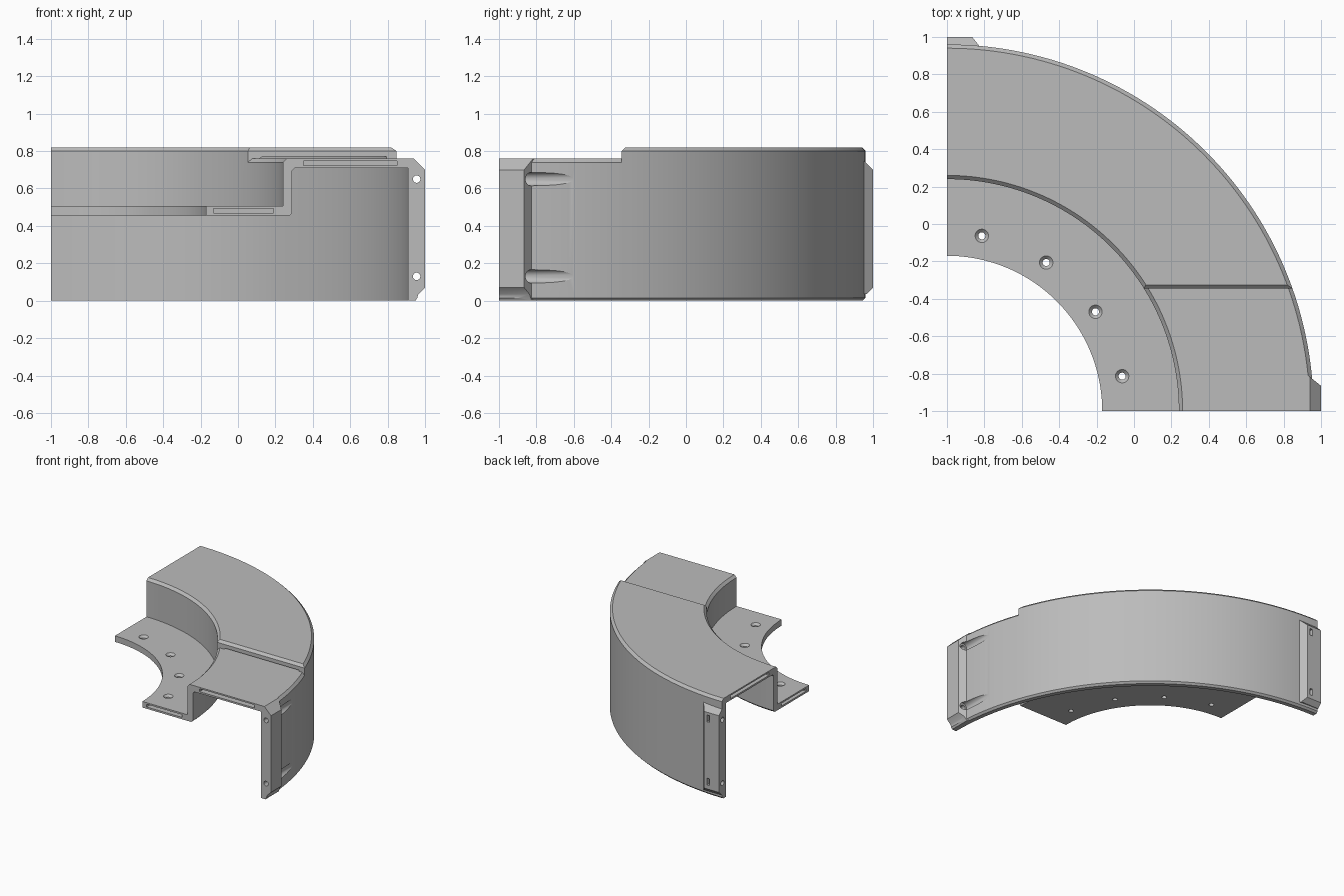
import bpy, bmesh, math
from mathutils import Vector, Matrix

if "Cube" in bpy.data.objects:
    bpy.data.objects.remove(bpy.data.objects["Cube"])

CENTRE = Vector((-1, -1, 0))
SEGMENTS = 60
STEP_Y = -0.345

grey = bpy.data.materials.new("plain_grey")
grey.use_nodes = True
grey.diffuse_color = (0.5, 0.5, 0.5, 1)
grey.node_tree.nodes["Principled BSDF"].inputs["Base Color"].default_value = (0.5, 0.5, 0.5, 1)


def finish(bm, name):
    bmesh.ops.recalc_face_normals(bm, faces=bm.faces)
    mesh = bpy.data.meshes.new(name)
    bm.to_mesh(mesh)
    bm.free()
    mesh.materials.append(grey)
    obj = bpy.data.objects.new(name, mesh)
    bpy.context.collection.objects.link(obj)
    return obj


def skin(bm, rings):
    """Join successive rings of points into a capped solid."""
    rows = [[bm.verts.new(p) for p in ring] for ring in rings]
    n = len(rows[0])
    for a, b in zip(rows, rows[1:]):
        for i in range(n):
            j = (i + 1) % n
            bm.faces.new((a[i], a[j], b[j], b[i]))
    bm.faces.new(rows[0])
    bm.faces.new(rows[-1])


def clip(bm, co, normal):
    """Remove what lies on the normal's side of a plane and close the cut."""
    geom = bm.verts[:] + bm.edges[:] + bm.faces[:]
    cut = bmesh.ops.bisect_plane(bm, geom=geom, plane_co=co, plane_no=normal, clear_outer=True)
    edges = [e for e in cut["geom_cut"] if isinstance(e, bmesh.types.BMEdge)]
    bmesh.ops.contextual_create(bm, geom=edges)


def quarter_cover(name, top, planes):
    under = top - 0.05
    profile = [(0.83, 0.455), (1.275, 0.455), (1.29, 0.47), (1.29, under - 0.015),
               (1.305, under), (1.91, under), (1.91, 0), (1.945, 0), (1.96, 0.015),
               (1.96, top - 0.02), (1.94, top), (1.26, top), (1.24, top - 0.02),
               (1.24, 0.505), (0.83, 0.505)]
    bm = bmesh.new()
    rings = []
    for k in range(SEGMENTS + 1):
        a = math.pi / 2 * k / SEGMENTS
        rings.append([CENTRE + Vector((r * math.cos(a), r * math.sin(a), z)) for r, z in profile])
    skin(bm, rings)
    for co, normal in planes:
        clip(bm, co, normal)
    return finish(bm, name)


def place(x, y, z, swap):
    """Swap x and y to mirror an end detail onto the other end."""
    return Vector((y, x, z)) if swap else Vector((x, y, z))


def flange(name, swap):
    profile = [(0.925, 0.0), (0.95, 0.0), (0.965, 0.035), (1.0, 0.07),
               (1.0, 0.70), (0.94, 0.76), (0.925, 0.76)]
    if swap:
        profile[:2] = [(0.925, 0.035)]
    bm = bmesh.new()
    front = [place(x, -1, z, swap) for x, z in profile]
    back = [place(x, -0.865 + (1 - x) * 0.8, z, swap) for x, z in profile]
    skin(bm, [front, back])
    return finish(bm, name)


def box(name, lo, hi, swap=False):
    lo, hi = place(*lo, swap), place(*hi, swap)
    bm = bmesh.new()
    bmesh.ops.create_cube(bm, size=1)
    size = hi - lo
    bmesh.ops.transform(bm, matrix=Matrix.Translation((lo + hi) / 2) @ Matrix.Diagonal((*size, 1)), verts=bm.verts)
    return finish(bm, name)


def rod(name, start, end, r1, r2):
    start, end = Vector(start), Vector(end)
    axis = end - start
    turn = axis.to_track_quat('Z', 'Y').to_matrix().to_4x4()
    bm = bmesh.new()
    bmesh.ops.create_cone(bm, cap_ends=True, segments=24, radius1=r1, radius2=r2, depth=axis.length,
                          matrix=Matrix.Translation((start + end) / 2) @ turn)
    return finish(bm, name)


def combine(body, tool, operation):
    mod = body.modifiers.new(operation.lower(), 'BOOLEAN')
    mod.operation, mod.object, mod.solver = operation, tool, 'EXACT'
    bpy.context.view_layer.objects.active = body
    bpy.ops.object.modifier_apply(modifier=mod.name)
    bpy.data.objects.remove(tool)


# Low section at the front, raised section with a chamfered step behind it
cover = quarter_cover("quarter_ring_cover", 0.76, [((0, -0.30, 0), (0, 1, 0))])
raised = quarter_cover("raised_section", 0.82, [
    ((0, STEP_Y, 0), (0, -1, 0)), ((0, STEP_Y, 0.80), (0, -1, 1))])
combine(cover, raised, 'UNION')

# Joining flanges at both ends
for swap in (False, True):
    combine(cover, flange("end_flange", swap), 'UNION')

# Key slots in the end faces of the shelf and the top
for swap, top in ((False, 0.76), (True, 0.82)):
    combine(cover, box("shelf_slot", (-0.13, -1.1, 0.47), (0.19, -0.9, 0.492), swap), 'DIFFERENCE')
    combine(cover, box("top_slot", (0.35, -1.1, top - 0.036), (0.85, -0.9, top - 0.012), swap), 'DIFFERENCE')

# Bolt holes, screw channels and nut slots of the flanges
for z in (0.13, 0.65):
    combine(cover, rod("bolt_hole", (0.955, -1.1, z), (0.955, -0.8, z), 0.02, 0.02), 'DIFFERENCE')
    combine(cover, rod("screw_channel", (0.955, -0.865, z), (0.955, -0.4, z), 0.036, 0.036), 'DIFFERENCE')
    combine(cover, rod("blind_hole", (-1.1, 0.955, z), (-0.88, 0.955, z), 0.02, 0.02), 'DIFFERENCE')
    combine(cover, box("nut_slot", (-0.915, 0.935, z - 0.028), (-0.89, 1.1, z + 0.028)), 'DIFFERENCE')

# Countersunk screw holes along the shelf
for k in range(4):
    a = math.radians(11.25 + 22.5 * k)
    x, y = 0.955 * math.cos(a) - 1, 0.955 * math.sin(a) - 1
    combine(cover, rod("screw_hole", (x, y, 0.4), (x, y, 0.6), 0.019, 0.019), 'DIFFERENCE')
    combine(cover, rod("countersink", (x, y, 0.485), (x, y, 0.509), 0.016, 0.04), 'DIFFERENCE')

bpy.ops.object.select_all(action='DESELECT')
cover.select_set(True)
bpy.context.view_layer.objects.active = cover
bpy.ops.object.shade_smooth_by_angle(angle=math.radians(25))
